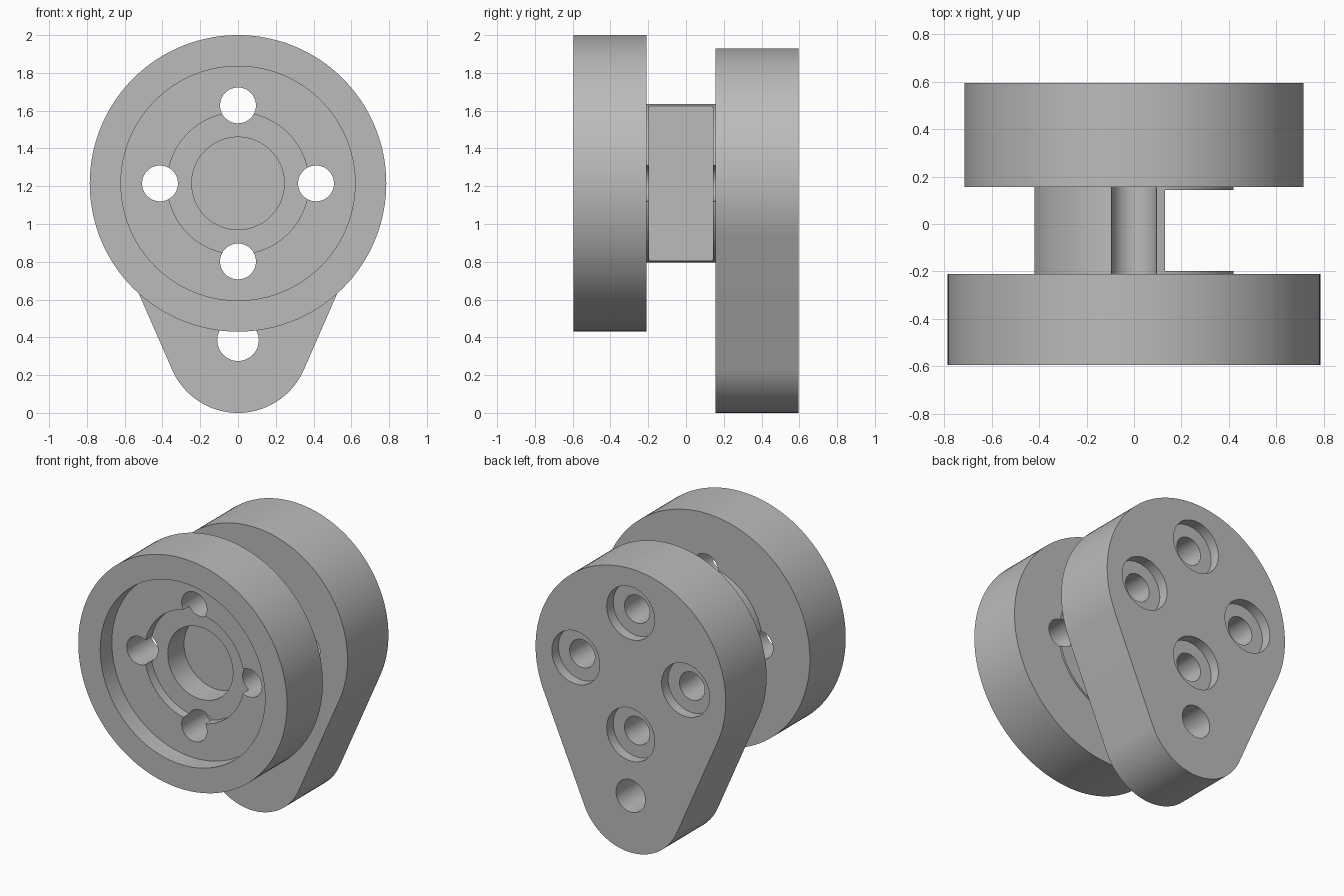
import bpy
import bmesh
from math import sin, cos, pi, asin

if "Cube" in bpy.data.objects:
    bpy.data.objects.remove(bpy.data.objects["Cube"])

AXIS_Z = 1.215      # height of the main axis
LOBE_Z = 0.38       # height of the lower lobe centre
DISC_R, PLATE_R, LOBE_R, SPINDLE_R = 0.785, 0.715, 0.38, 0.43
BOLT_CIRCLE = 0.413

steel = bpy.data.materials.new("grey_metal")
steel.use_nodes = True
GREY = (0.5, 0.5, 0.5, 1)
steel.diffuse_color = GREY
steel.node_tree.nodes["Principled BSDF"].inputs["Base Color"].default_value = GREY


def arc(cx, cz, r, start, end, steps):
    return [(cx + r * cos(start + (end - start) * i / steps),
             cz + r * sin(start + (end - start) * i / steps)) for i in range(steps + 1)]


def prism(name, outline, y0, y1):
    """Extrude an x-z outline along y."""
    bm = bmesh.new()
    face = bm.faces.new([bm.verts.new((x, y0, z)) for x, z in outline])
    out = bmesh.ops.extrude_face_region(bm, geom=[face])
    moved = [v for v in out["geom"] if isinstance(v, bmesh.types.BMVert)]
    bmesh.ops.translate(bm, verts=moved, vec=(0, y1 - y0, 0))
    bmesh.ops.recalc_face_normals(bm, faces=bm.faces)
    mesh = bpy.data.meshes.new(name)
    bm.to_mesh(mesh)
    bm.free()
    mesh.materials.append(steel)
    obj = bpy.data.objects.new(name, mesh)
    bpy.context.collection.objects.link(obj)
    return obj


def cylinder(name, x, z, r, y0, y1, steps=96):
    return prism(name, arc(x, z, r, 0, 2 * pi, steps)[:-1], y0, y1)


def combine(target, tool, operation):
    """Apply a boolean and remove the tool object."""
    mod = target.modifiers.new("combine", "BOOLEAN")
    mod.operation = operation
    mod.solver = "EXACT"
    mod.object = tool
    bpy.context.view_layer.objects.active = target
    bpy.ops.object.modifier_apply(modifier=mod.name)
    bpy.data.objects.remove(tool)


# Spindle, cut flat on one side with thin round bosses left at both ends
body = cylinder("flanged_body", 0, AXIS_Z, SPINDLE_R, -0.3, 0.3)
side_cut = prism("side_cut", [(0.13, 0.6), (0.6, 0.6), (0.6, 1.8), (0.13, 1.8)], -0.197, 0.143)
combine(body, side_cut, "DIFFERENCE")

# Front disc
combine(body, cylinder("front_disc", 0, AXIS_Z, DISC_R, -0.595, -0.21, 128), "UNION")

# Back plate: large round top tapering to a small lower lobe
tilt = asin((PLATE_R - LOBE_R) / (AXIS_Z - LOBE_Z))
outline = arc(0, AXIS_Z, PLATE_R, -tilt, pi + tilt, 80)
outline += arc(0, LOBE_Z, LOBE_R, pi + tilt, 2 * pi - tilt, 40)
combine(body, prism("back_plate", outline, 0.155, 0.595), "UNION")

# Stepped recess and blind bore in the front disc
for r, floor in ((0.62, -0.47), (0.375, -0.405), (0.245, -0.23)):
    combine(body, cylinder("recess", 0, AXIS_Z, r, -0.7, floor), "DIFFERENCE")

# Four counterbored bolt holes through the whole body
for i in range(4):
    x = BOLT_CIRCLE * cos(i * pi / 2)
    z = AXIS_Z + BOLT_CIRCLE * sin(i * pi / 2)
    combine(body, cylinder("bolt_hole", x, z, 0.095, -0.8, 0.8, 48), "DIFFERENCE")
    combine(body, cylinder("counterbore", x, z, 0.18, 0.525, 0.8, 64), "DIFFERENCE")

# Pivot hole in the lower lobe
combine(body, cylinder("pivot_hole", 0, 0.385, 0.11, 0, 0.8, 48), "DIFFERENCE")

bpy.ops.object.select_all(action="DESELECT")
body.select_set(True)
bpy.context.view_layer.objects.active = body
bpy.ops.object.shade_smooth_by_angle(angle=pi / 6)
